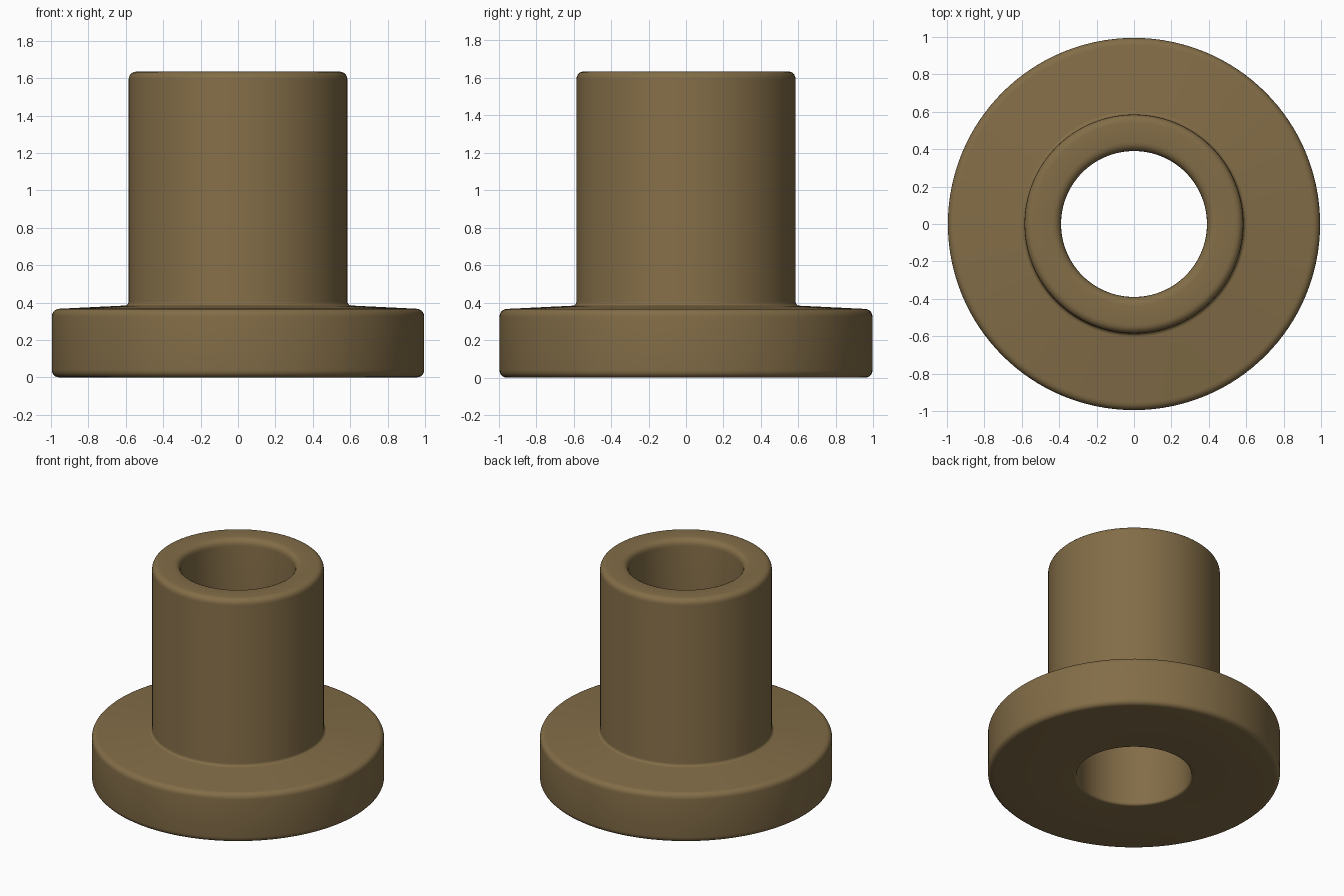
import bpy, bmesh, math
from mathutils import Vector

if "Cube" in bpy.data.objects:
    bpy.data.objects.remove(bpy.data.objects["Cube"])

SEGMENTS = 128

# Cross-section corners: radius, height, rounding
corners = [
    (0.39, 0.005, 0.02),    # bore, bottom edge
    (0.995, 0.005, 0.04),   # flange, bottom edge
    (0.995, 0.365, 0.04),   # flange, top edge
    (0.585, 0.385, 0.02),   # foot of the sleeve
    (0.585, 1.635, 0.045),  # sleeve, outer rim
    (0.39, 1.635, 0.05),    # sleeve, inner rim
]
corners = [(r, 0.0 if z == 0.005 else z, f) for r, z, f in corners]


def rounded_profile(pts, steps=5):
    """Replace every corner with a smooth curve."""
    out = []
    for i, (r, z, f) in enumerate(pts):
        p = Vector((r, z))
        a = p + (Vector(pts[i - 1][:2]) - p).normalized() * f
        b = p + (Vector(pts[(i + 1) % len(pts)][:2]) - p).normalized() * f
        for s in range(steps + 1):
            t = s / steps
            w = 0.83 * 2 * t * (1 - t)   # close to a circular arc
            k = (1 - t) ** 2 + w + t ** 2
            out.append((a * (1 - t) ** 2 + p * w + b * t ** 2) / k)
    return out


# Flanged bushing: the closed cross-section turned around z
profile = rounded_profile(corners)
bm = bmesh.new()
rings = []
for s in range(SEGMENTS):
    ang = 2 * math.pi * s / SEGMENTS
    rings.append([bm.verts.new((p.x * math.cos(ang), p.x * math.sin(ang), p.y))
                  for p in profile])
n = len(profile)
for s in range(SEGMENTS):
    a, b = rings[s], rings[(s + 1) % SEGMENTS]
    for i in range(n):
        j = (i + 1) % n
        bm.faces.new((a[i], b[i], b[j], a[j]))
bmesh.ops.recalc_face_normals(bm, faces=bm.faces)

mesh = bpy.data.meshes.new("flanged_bushing")
bm.to_mesh(mesh)
bm.free()
bushing = bpy.data.objects.new("flanged_bushing", mesh)
bpy.context.collection.objects.link(bushing)

# Bronze brown colour
bronze = bpy.data.materials.new("bronze_brown")
bronze.diffuse_color = (0.225, 0.152, 0.063, 1)
bronze.use_nodes = True
bronze.node_tree.nodes["Principled BSDF"].inputs["Base Color"].default_value = bronze.diffuse_color
mesh.materials.append(bronze)

bpy.context.view_layer.objects.active = bushing
bushing.select_set(True)
bpy.ops.object.shade_smooth_by_angle(angle=math.radians(35))
